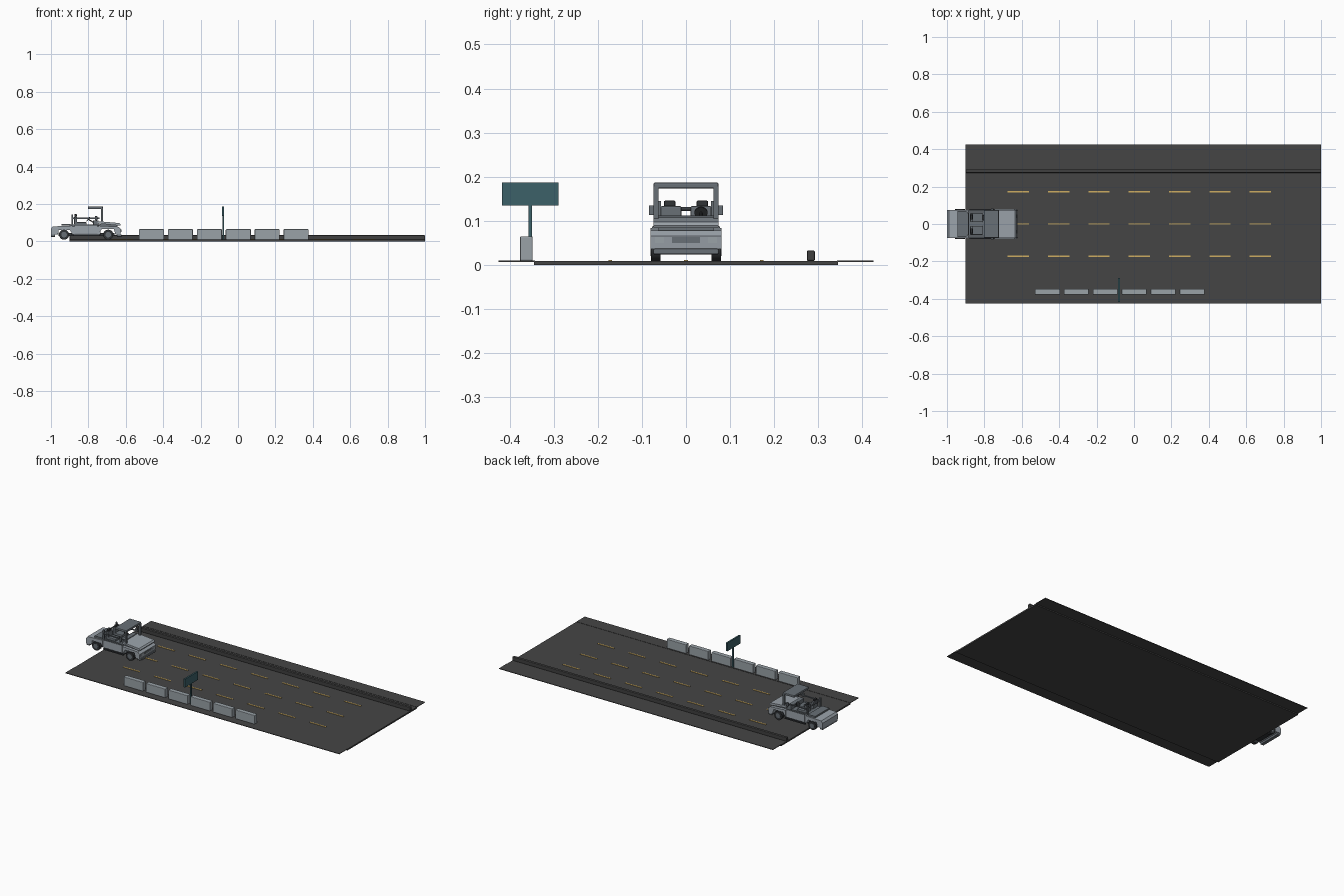
import bpy, bmesh, math
from mathutils import Vector

if "Cube" in bpy.data.objects:
    bpy.data.objects.remove(bpy.data.objects["Cube"], do_unlink=True)


def material(name, rgb):
    m = bpy.data.materials.new(name)
    m.use_nodes = True
    m.diffuse_color = (*rgb, 1)
    m.node_tree.nodes["Principled BSDF"].inputs["Base Color"].default_value = (*rgb, 1)
    return m


ASPHALT = material("asphalt", (0.06, 0.06, 0.06))
RAIL = material("dark rail", (0.05, 0.05, 0.05))
YELLOW = material("lane yellow", (0.62, 0.42, 0.12))
CONCRETE = material("concrete", (0.32, 0.36, 0.39))
TEAL = material("sign teal", (0.045, 0.12, 0.14))
PAINT = material("body silver", (0.33, 0.37, 0.41))
TRIM = material("grey trim", (0.14, 0.16, 0.18))
BLACK = material("dark rubber", (0.03, 0.033, 0.037))


def make(name, bm, mat, bevel=0):
    bmesh.ops.recalc_face_normals(bm, faces=bm.faces)
    me = bpy.data.meshes.new(name)
    bm.to_mesh(me)
    bm.free()
    ob = bpy.data.objects.new(name, me)
    bpy.context.collection.objects.link(ob)
    me.materials.append(mat)
    if bevel:
        b = ob.modifiers.new("Bevel", 'BEVEL')
        b.width, b.segments = bevel, 2
    return ob


def box(name, x, y, z, mat, bevel=0):
    """Box from (min, max) pairs."""
    bm = bmesh.new()
    bmesh.ops.create_cube(bm, size=1)
    for v in bm.verts:
        v.co = [lo + (c + 0.5) * (hi - lo) for c, (lo, hi) in zip(v.co, (x, y, z))]
    return make(name, bm, mat, bevel)


def extrude_side(name, profile, y, mat, bevel=0):
    """Side profile in x and z, extruded between two y values."""
    bm = bmesh.new()
    face = bm.faces.new([bm.verts.new((px, y[0], pz)) for px, pz in profile])
    new = bmesh.ops.extrude_face_region(bm, geom=[face])["geom"]
    for v in new:
        if isinstance(v, bmesh.types.BMVert):
            v.co.y = y[1]
    return make(name, bm, mat, bevel)


def rod(name, a, b, r, mat, sides=20):
    a, b = Vector(a), Vector(b)
    bm = bmesh.new()
    bmesh.ops.create_cone(bm, cap_ends=True, segments=sides, radius1=r, radius2=r,
                          depth=(b - a).length)
    bm.transform((b - a).to_track_quat('Z', 'Y').to_matrix().to_4x4())
    bmesh.ops.translate(bm, verts=bm.verts, vec=(a + b) / 2)
    return make(name, bm, mat)


def span(c, half):
    return (c - half, c + half)


def side_span(s, lo, hi):
    return tuple(sorted((s * lo, s * hi)))


SIDES = (("left", 1), ("right", -1))

# Road, shoulders and rail
box("road_slab", (-0.9, 1), (-0.345, 0.345), (0, 0.009), ASPHALT)
for label, s in SIDES:
    box("shoulder_" + label, (-0.9, 1), side_span(s, 0.342, 0.425), (0.007, 0.0105), ASPHALT)
box("guard_rail", (-0.9, 1), span(0.283, 0.009), (0.009, 0.033), RAIL, 0.003)

# Lane dashes
for row in (-1, 0, 1):
    for i in range(7):
        box("lane_dash", span(-0.618 + i * 0.2155, 0.057), span(row * 0.172, 0.004),
            (0.008, 0.0115), YELLOW)

# Concrete barriers
for i in range(6):
    box("barrier", span(-0.463 + i * 0.1548, 0.067), span(-0.362, 0.0145),
        (0.009, 0.065), CONCRETE, 0.003)

# Road sign
box("sign_post", span(-0.08, 0.004), span(-0.353, 0.004), (0.009, 0.14), TEAL)
box("sign_panel", span(-0.08, 0.005), span(-0.353, 0.064), (0.135, 0.187), TEAL)

# Vehicle lower body
box("chassis", (-0.96, -0.66), (-0.055, 0.055), (0.028, 0.045), BLACK)
box("middle_body", (-0.89, -0.735), (-0.073, 0.073), (0.036, 0.08), PAINT, 0.004)
extrude_side("rear_body", [(-1, 0.036), (-0.963, 0.036), (-0.958, 0.062), (-0.9, 0.062),
             (-0.885, 0.04), (-0.885, 0.084), (-0.99, 0.08), (-1, 0.068)],
             (-0.076, 0.076), PAINT)
extrude_side("nose_body", [(-0.745, 0.04), (-0.728, 0.066), (-0.664, 0.066), (-0.655, 0.036),
             (-0.628, 0.036), (-0.625, 0.066), (-0.64, 0.078), (-0.745, 0.084)],
             (-0.08, 0.08), PAINT)
box("hood_support", (-0.74, -0.645), (-0.062, 0.062), (0.075, 0.093), TRIM)
extrude_side("hood", [(-0.75, 0.096), (-0.63, 0.084), (-0.627, 0.09), (-0.635, 0.098),
             (-0.75, 0.108)], (-0.074, 0.074), PAINT)
box("nose_grille", (-0.628, -0.6235), (-0.032, 0.032), (0.05, 0.063), TRIM)
for name, x in (("front_bumper", (-0.648, -0.622)), ("rear_bumper", (-1, -0.978))):
    box(name, x, (-0.074, 0.074), (0.024, 0.037), TRIM, 0.003)

# Cabin
box("cabin_floor", (-0.9, -0.735), (-0.062, 0.062), (0.078, 0.089), TRIM)
box("dashboard", (-0.775, -0.745), (-0.066, 0.066), (0.085, 0.112), TRIM, 0.004)
box("rear_deck", (-0.945, -0.895), (-0.07, 0.07), (0.084, 0.094), TRIM)
box("roof", (-0.802, -0.722), (-0.074, 0.074), (0.173, 0.187), TRIM, 0.004)
rod("steering_column", (-0.77, 0.034, 0.1), (-0.8, 0.034, 0.118), 0.003, BLACK, 8)
rod("steering_wheel", (-0.8, 0.034, 0.118), (-0.803, 0.034, 0.12), 0.015, BLACK)
rod("roll_bar_top", (-0.885, -0.06, 0.127), (-0.885, 0.06, 0.127), 0.004, TRIM, 10)

for label, s in SIDES:
    box("door_" + label, (-0.875, -0.75), side_span(s, 0.071, 0.077), (0.04, 0.088), PAINT, 0.002)
    box("door_rail_" + label, (-0.885, -0.74), side_span(s, 0.068, 0.074), (0.121, 0.127), TRIM)
    box("side_step_" + label, (-0.88, -0.74), side_span(s, 0.066, 0.079), (0.028, 0.036), BLACK)
    box("roof_post_" + label, (-0.732, -0.722), side_span(s, 0.062, 0.074), (0.096, 0.178), TRIM)
    box("roll_post_" + label, (-0.891, -0.881), side_span(s, 0.057, 0.067), (0.085, 0.145), TRIM)
    box("mirror_" + label, (-0.765, -0.752), side_span(s, 0.073, 0.084), (0.113, 0.135), TRIM, 0.002)
    # Seats
    y = span(s * 0.034, 0.024)
    box("seat_base_" + label, (-0.868, -0.81), y, (0.087, 0.103), TRIM, 0.004)
    box("seat_back_" + label, (-0.876, -0.86), y, (0.09, 0.134), TRIM, 0.004)
    box("headrest_" + label, (-0.875, -0.862), span(s * 0.037, 0.013), (0.132, 0.146), BLACK, 0.003)
    # Lamps
    box("headlamp_" + label, (-0.628, -0.6235), side_span(s, 0.05, 0.07), (0.05, 0.063), CONCRETE)
    # Wheels
    for end, x in (("front", -0.694), ("rear", -0.93)):
        rod(f"{end}_wheel_{label}", (x, s * 0.058, 0.036), (x, s * 0.079, 0.036), 0.027, BLACK)
        rod(f"{end}_hub_{label}", (x, s * 0.078, 0.036), (x, s * 0.081, 0.036), 0.015, TRIM)
for end, x in (("front", -0.694), ("rear", -0.93)):
    rod(end + "_axle", (x, -0.06, 0.036), (x, 0.06, 0.036), 0.006, BLACK, 10)

# Smooth round parts while keeping sharp edges
for ob in bpy.context.scene.objects:
    if ob.type == 'MESH' and any(k in ob.name for k in ("wheel", "hub", "axle", "column", "bar_top")):
        bpy.ops.object.select_all(action='DESELECT')
        ob.select_set(True)
        bpy.context.view_layer.objects.active = ob
        bpy.ops.object.shade_smooth_by_angle()
